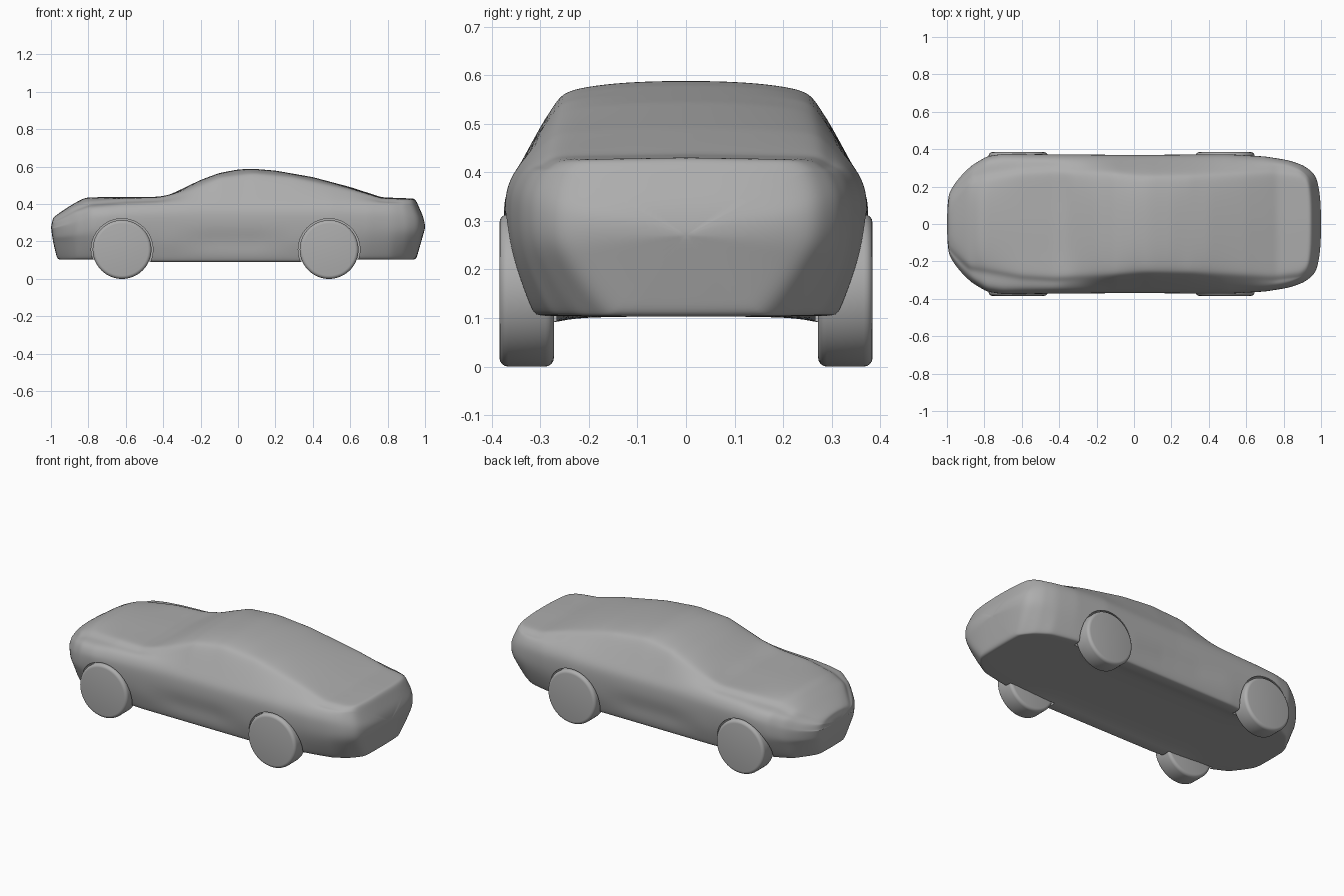
import bpy, bmesh
from math import pi, radians

if "Cube" in bpy.data.objects:
    bpy.data.objects.remove(bpy.data.objects["Cube"])


def lerp(table, x):
    """Piecewise linear lookup in a list of (position, value)."""
    if x <= table[0][0]:
        return table[0][1]
    for (a, u), (b, v) in zip(table, table[1:]):
        if x <= b:
            return u + (v - u) * (x - a) / (b - a)
    return table[-1][1]


# body curves along the length
TOP = [(-1, .33), (-.97, .352), (-.9, .395), (-.82, .437), (-.42, .44), (-.36, .453), (-.2, .53),
       (-.1, .567), (0, .586), (.08, .59), (.2, .58), (.4, .545), (.6, .492), (.77, .437), (1, .43)]
EDGE = [(-1, .318), (-.96, .346), (-.9, .38), (-.8, .412), (-.6, .43), (-.42, .435), (-.3, .465),
        (-.1, .545), (.08, .567), (.3, .545), (.6, .478), (.77, .43), (1, .423)]
EDGE_W = [(-1, .12), (-.95, .18), (-.9, .225), (-.6, .275), (-.42, .285), (-.1, .262), (.05, .248),
          (.3, .252), (.75, .28), (.95, .26), (1, .225)]
WIDE = [(-1, .175), (-.98, .222), (-.95, .268), (-.9, .315), (-.8, .362), (-.7, .376), (0, .37),
        (.5, .374), (.7, .362), (.85, .34), (.95, .31), (1, .265)]
SHOULDER = [(-1, .295), (-.9, .348), (-.8, .378), (-.6, .392), (-.2, .405), (.5, .405), (1, .39)]
FLOOR_W = [(-1, .11), (-.97, .16), (-.9, .25), (-.75, .31), (-.4, .335), (.35, .335), (.65, .315),
           (.83, .28), (.93, .23), (1, .16)]
FLOOR = [(-.7, .104), (-.5, .09), (.37, .09), (.6, .104)]
SCOOP = [(-.35, 0), (-.15, .012), (.1, .012), (.3, 0)]
# how far the nose and tail faces lean back at each height
NOSE = [(.1, .035), (.2, .01), (.28, 0), (.34, .015)]
TAIL = [(.1, .048), (.2, .02), (.27, 0), (.31, 0), (.43, .052)]


def section(x):
    """Half cross-section from floor centre to roof centre."""
    zt, ze, we, w = lerp(TOP, x), lerp(EDGE, x), lerp(EDGE_W, x), lerp(WIDE, x)
    zs, wb, zb, sc = lerp(SHOULDER, x), lerp(FLOOR_W, x), lerp(FLOOR, x), lerp(SCOOP, x)
    zm = lerp([(-1, .26), (-.7, .31), (.7, .31), (1, .3)], x)
    return [(0, .103), (wb * .7, .103), (wb * .8, zb), (wb - .012, zb), (wb, zb + .006),
            (wb + .35 * (w - wb), zb + .05), (wb + .75 * (w - wb) - sc, zb + .11),
            (w - .002, zm - .04), (w, zm + .02), (w * .985, zs - .03), (w * .92, zs + .012),
            (we + .022, ze - .02), (we, ze), (we - .04, ze + (zt - ze) * .45),
            (we * .5, zt - .003), (0, zt)]


def bent(x, y, z):
    """Curve the ends of the body in side view and plan."""
    t = max(0, (abs(x) - .7) / .3) ** 2
    if x < 0:
        return x + t * (lerp(NOSE, z) + .018 * (abs(y) / .2) ** 3), y, z
    return x - t * (lerp(TAIL, z) + .035 * (abs(y) / .29) ** 3), y, z


def make_body():
    bm = bmesh.new()
    count = 60
    stations = [(-1 + 2 * i / count, 1) for i in range(count + 1)]
    caps = (.05, .35, .6, .8)
    stations = [(-1, s) for s in caps] + stations + [(1, s) for s in reversed(caps)]
    rings = []
    for x, s in stations:
        half = section(x)
        ring = half + [(-y, z) for y, z in half[-2:0:-1]]
        rings.append([bm.verts.new(bent(x, y * s, .27 + (z - .27) * s)) for y, z in ring])
    n = len(rings[0])
    for a, b in zip(rings, rings[1:]):
        for i in range(n):
            j = (i + 1) % n
            bm.faces.new((a[i], a[j], b[j], b[i]))
    bm.faces.new(rings[0])
    bm.faces.new(rings[-1])
    bmesh.ops.recalc_face_normals(bm, faces=bm.faces)
    mesh = bpy.data.meshes.new("car_body")
    bm.to_mesh(mesh)
    bm.free()
    body = bpy.data.objects.new("car_body", mesh)
    bpy.context.collection.objects.link(body)
    body.modifiers.new("smooth", 'SUBSURF').levels = 2
    return body


def disc(name, x, z, r, y0, y1):
    bpy.ops.mesh.primitive_cylinder_add(vertices=64, radius=r, depth=abs(y1 - y0),
                                        location=(x, (y0 + y1) / 2, z), rotation=(pi / 2, 0, 0))
    ob = bpy.context.object
    ob.name = name
    return ob


def finish(ob):
    """Apply modifiers, smooth all but the sharp edges, paint grey."""
    bpy.ops.object.select_all(action='DESELECT')
    ob.select_set(True)
    bpy.context.view_layer.objects.active = ob
    bpy.ops.object.convert(target='MESH')
    bpy.ops.object.shade_smooth_by_angle(angle=radians(35))
    ob.data.materials.clear()
    ob.data.materials.append(grey)


grey = bpy.data.materials.new("dark_grey")
grey.diffuse_color = (.42, .42, .42, 1)
grey.use_nodes = True
grey.node_tree.nodes["Principled BSDF"].inputs["Base Color"].default_value = grey.diffuse_color
body = make_body()
cutters = []

# wheels and their arch pockets
for end, x in (("front", -.62), ("rear", .487)):
    for side, s in (("right", -1), ("left", 1)):
        wheel = disc(f"{end}_{side}_wheel", x, .157 + .005, .157, s * .272, s * .384)
        wheel.location.z = .157
        bev = wheel.modifiers.new("rounded", 'BEVEL')
        bev.width, bev.segments = .018, 4
        finish(wheel)
        cutter = disc("arch_cutter", x, .157, .165, s * .267, s * .5)
        cutter.hide_render = True
        cutters.append(cutter)
        cut = body.modifiers.new("arch", 'BOOLEAN')
        cut.operation, cut.solver, cut.object = 'DIFFERENCE', 'EXACT', cutter

finish(body)
for c in cutters:
    bpy.data.objects.remove(c, do_unlink=True)
